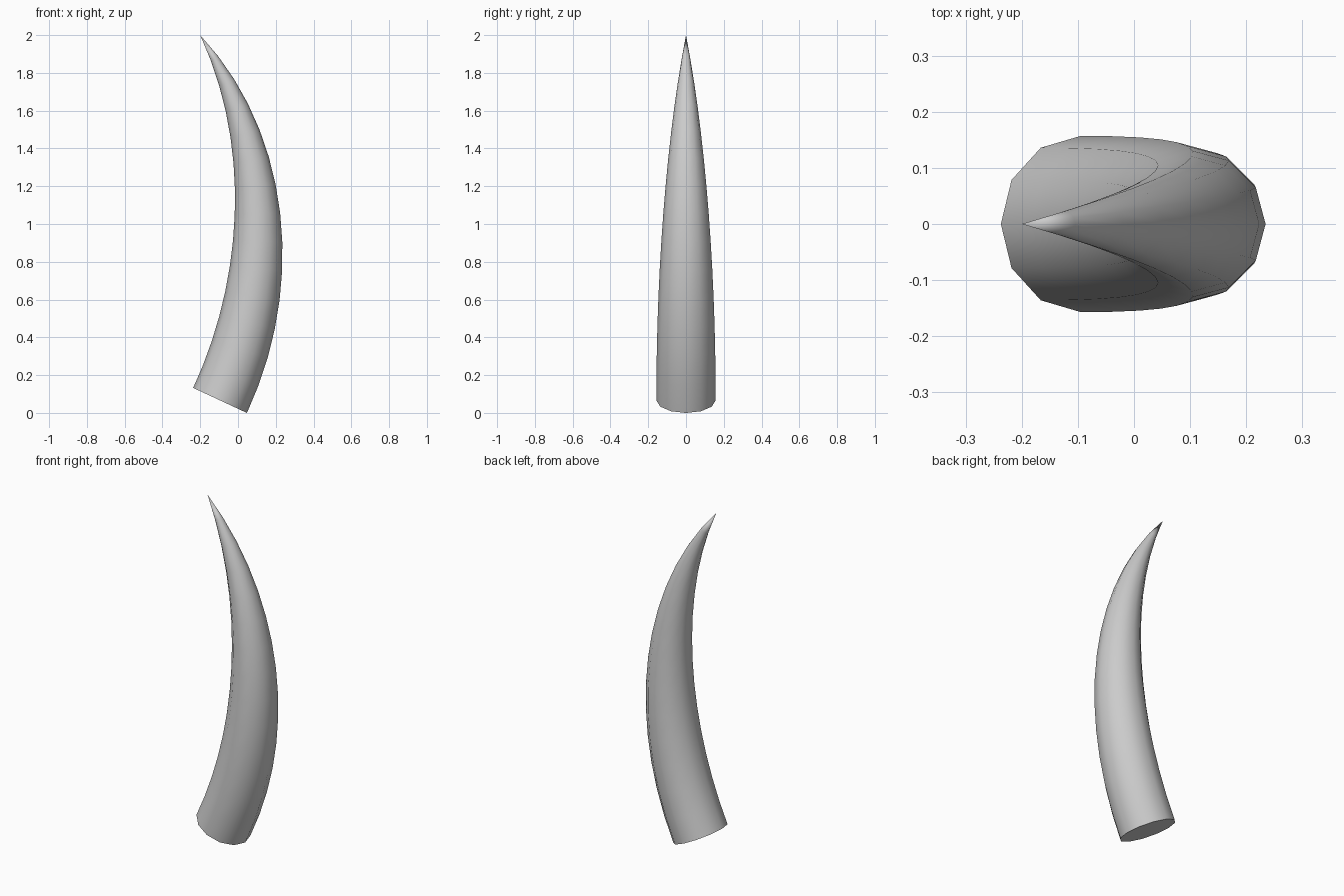
import bpy, bmesh, math
from mathutils import Vector
from mathutils.geometry import interpolate_bezier

cube = bpy.data.objects.get("Cube")
if cube:
    bpy.data.objects.remove(cube, do_unlink=True)

SIDES, RINGS = 12, 14
BASE_RADIUS = 0.157

# Plain grey horn material
grey = bpy.data.materials.new("horn grey")
grey.use_nodes = True
color = (0.6, 0.6, 0.6, 1)
grey.diffuse_color = color
grey.node_tree.nodes["Principled BSDF"].inputs["Base Color"].default_value = color


def lean(degrees):
    """Unit direction in the xz plane, leaning from vertical towards +x."""
    a = math.radians(degrees)
    return Vector((math.sin(a), 0, math.cos(a)))


# Curved centre line from the tilted base to the tip
base, tip = Vector((-0.095, 0, 0.066)), Vector((-0.2, 0, 2))
path = interpolate_bezier(base, base + lean(25) * 0.68, tip - lean(-34) * 0.68, tip, RINGS + 1)

# Tapering rings swept along the centre line
bm = bmesh.new()
rings = []
for i in range(RINGS):
    tangent = lean(25) if i == 0 else (path[i + 1] - path[i - 1]).normalized()
    across = Vector((tangent.z, 0, -tangent.x))
    radius = BASE_RADIUS * (1 - (i / RINGS) ** 2.1)
    ring = []
    for k in range(SIDES):
        a = math.tau * k / SIDES
        offset = across * math.cos(a) + Vector((0, math.sin(a), 0))
        ring.append(bm.verts.new(path[i] + offset * radius))
    rings.append(ring)

for lower, upper in zip(rings, rings[1:]):
    for k in range(SIDES):
        n = (k + 1) % SIDES
        bm.faces.new((lower[k], lower[n], upper[n], upper[k]))

# Pointed tip and flat base cap
point = bm.verts.new(tip)
for k in range(SIDES):
    bm.faces.new((rings[-1][k], rings[-1][(k + 1) % SIDES], point))
bm.faces.new(rings[0][::-1])
bmesh.ops.recalc_face_normals(bm, faces=bm.faces)

mesh = bpy.data.meshes.new("horn")
bm.to_mesh(mesh)
bm.free()
mesh.materials.append(grey)
horn = bpy.data.objects.new("horn", mesh)
bpy.context.collection.objects.link(horn)

# Smooth sides with a sharp base rim
bpy.context.view_layer.objects.active = horn
horn.select_set(True)
bpy.ops.object.shade_smooth_by_angle(angle=math.radians(50))
